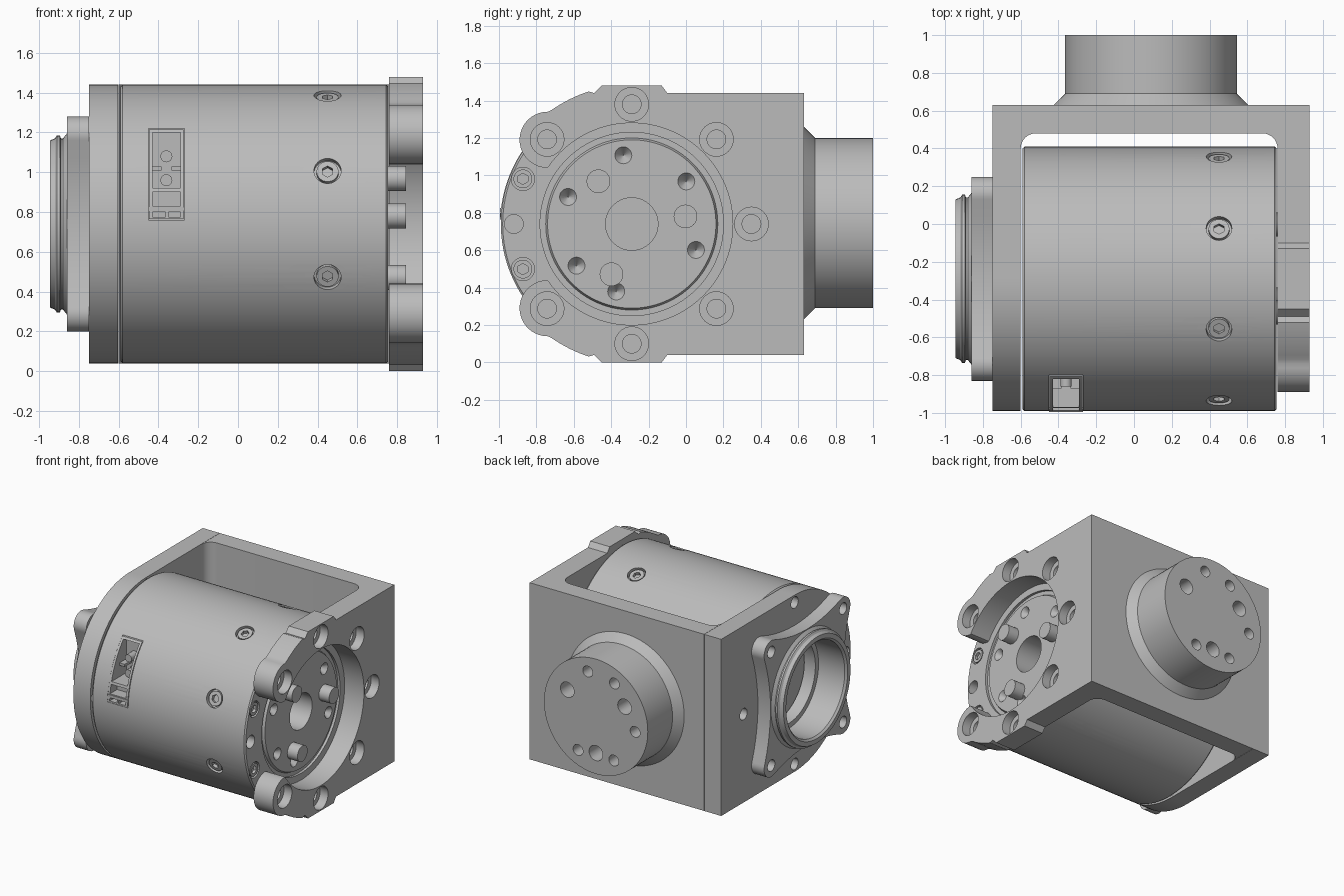
import bpy, bmesh
from math import sin, cos, radians, pi
from mathutils import Vector, Matrix

cube = bpy.data.objects.get("Cube")
if cube:
    bpy.data.objects.remove(cube)

CY, CZ = -0.29, 0.74          # motor axis, running along x
X, Y = Vector((1, 0, 0)), Vector((0, 1, 0))
parts = []


def on_axis(x, r=0, deg=0):
    """Point at radius r around the motor axis (0 = back, 90 = up)."""
    a = radians(deg)
    return Vector((x, CY + r * cos(a), CZ + r * sin(a)))


def arc(cy, cz, r, start, end, n):
    angles = [radians(start + (end - start) * i / n) for i in range(n + 1)]
    return [(cy + r * cos(a), cz + r * sin(a)) for a in angles]


def finish(name, bm):
    bmesh.ops.remove_doubles(bm, verts=bm.verts, dist=1e-5)
    bmesh.ops.recalc_face_normals(bm, faces=bm.faces)
    mesh = bpy.data.meshes.new(name)
    bm.to_mesh(mesh)
    bm.free()
    obj = bpy.data.objects.new(name, mesh)
    bpy.context.collection.objects.link(obj)
    parts.append(obj)
    return obj


def prism(name, points, depth, place):
    """Extrude a flat outline; place maps outline points into space."""
    bm = bmesh.new()
    face = bm.faces.new([bm.verts.new(place(p)) for p in points])
    new = bmesh.ops.extrude_face_region(bm, geom=[face])["geom"]
    moved = [v for v in new if isinstance(v, bmesh.types.BMVert)]
    bmesh.ops.translate(bm, verts=moved, vec=depth)
    return finish(name, bm)


def slab(name, points, x0, x1):
    return prism(name, points, X * (x1 - x0), lambda p: (x0, p[0], p[1]))


def lathe(name, profile, origin, axis, steps=96):
    bm = bmesh.new()
    vs = [bm.verts.new(origin + axis * a + Vector((0, 0, r))) for a, r in profile]
    es = [bm.edges.new(pair) for pair in zip(vs, vs[1:])]
    bmesh.ops.spin(bm, geom=vs + es, cent=origin, axis=axis, angle=2 * pi, steps=steps)
    return finish(name, bm)


def rods(name, specs, sides=32):
    """Several round bars or cones: start, end, start radius, end radius."""
    bm = bmesh.new()
    for a, b, r0, r1 in specs:
        d = b - a
        m = Matrix.Translation((a + b) / 2) @ d.to_track_quat('Z', 'Y').to_matrix().to_4x4()
        bmesh.ops.create_cone(bm, cap_ends=True, segments=sides, radius1=r0,
                              radius2=r1, depth=d.length, matrix=m)
    return finish(name, bm)


def boxes(name, specs):
    bm = bmesh.new()
    for lo, hi in specs:
        lo, hi = Vector(lo), Vector(hi)
        m = Matrix.Translation((lo + hi) / 2) @ Matrix.Diagonal((*(hi - lo), 1))
        bmesh.ops.create_cube(bm, size=1, matrix=m)
    return finish(name, bm)


def cut(obj, tool):
    mod = obj.modifiers.new("cut", 'BOOLEAN')
    mod.operation, mod.solver, mod.object = 'DIFFERENCE', 'EXACT', tool
    mod.use_self = True
    graph = bpy.context.evaluated_depsgraph_get()
    mesh = bpy.data.meshes.new_from_object(obj.evaluated_get(graph))
    obj.modifiers.clear()
    obj.data = mesh
    parts.remove(tool)
    bpy.data.objects.remove(tool)


def axial(specs):
    """Bars parallel to the motor axis: x0, x1, pitch radius, angle, bar radii."""
    return [(on_axis(x0, r, a), on_axis(x1, r, a), r0, r1) for x0, x1, r, a, r0, r1 in specs]


# Bracket: back plate with filleted inner corners
fillet = arc(-0.52, 0.40, 0.08, 180, 90, 8) + arc(0.68, 0.40, 0.08, 90, 0, 8)
prism("back_plate", [(-0.60, 0.63)] + fillet + [(0.76, 0.63)], Vector((0, 0, 1.40)),
      lambda p: (p[0], p[1], 0.04))

# Bracket: rounded closed arm
closed_arm = slab("closed_arm", [(0.63, 0.04), (0.63, 1.44)] + arc(CY, CZ, 0.70, 90, 270, 64),
                  -0.75, -0.602)
cut(closed_arm, rods("cutter", axial(
    [(-0.8, -0.5, 0, 0, 0.40, 0.40)] +
    [(-0.8, -0.5, 0.64, a, 0.045, 0.045) for a in range(0, 360, 90)]), 48))

# Bracket: open arm, a claw with round tips and a flat bump above and below
half = [(0.63, 1.44), (-0.10, 1.44), (-0.13, 1.48), (-0.45, 1.48), (-0.49, 1.44)]
half += arc(CY, CZ, 0.745, 108, 125, 8)
half += arc(-0.74, 1.19, 0.15, 90, 268, 20) + arc(CY, CZ, 0.54, 146, 0, 40)
mirrored = [(y, 2 * CZ - z) for y, z in reversed(half)]
open_arm = slab("open_arm", half + mirrored[1:], 0.76, 0.93)
bolts = [a for a in range(0, 360, 45) if a != 180]
cut(open_arm, rods("cutter", axial([(0.7, 1.0, 0.64, a, 0.05, 0.05) for a in bolts])))
cut(open_arm, rods("cutter", axial([(0.86, 1.0, 0.64, a, 0.09, 0.09) for a in bolts])))

# Motor body with hollow shaft
body = lathe("motor_body", [
    (-0.3, 0), (-0.3, 0.2), (-0.59, 0.2), (-0.59, 0.69), (-0.58, 0.70), (0.745, 0.70),
    (0.755, 0.69), (0.755, 0.49), (0.735, 0.49), (0.735, 0.46), (0.755, 0.45),
    (0.755, 0.14), (-0.2, 0.14), (-0.2, 0)], on_axis(0), X, 128)
holes = [(0.70, 0.78, 0.37, a, 0.002, 0.065) for a in (97, 38, -22, -103, -143, 157)]
holes += [(0.73, 0.80, 0.63, a, 0.062, 0.062) for a in (157.5, 202.5)]
holes += [(0.66, 0.80, 0.63, 180, 0.05, 0.05)]
cut(body, rods("cutter", axial(holes)))

# Screws around the body and on its end, with six-sided sockets
around = [22.5 + 45 * i for i in range(8)]
radial = lambda a, lo, hi, r: (on_axis(0.45, lo, a), on_axis(0.45, hi, a), r, r)
cut(body, rods("cutter", [radial(a, 0.665, 0.8, 0.068) for a in around]))
screws = rods("screws", [radial(a, 0.64, 0.69, 0.055) for a in around] + axial(
    [(0.70, 0.752, 0.63, a, 0.05, 0.05) for a in (157.5, 202.5)]))
cut(screws, rods("cutter", [radial(a, 0.665, 0.8, 0.03) for a in around] + axial(
    [(0.73, 0.8, 0.63, a, 0.03, 0.03) for a in (157.5, 202.5)]), 6))

# Output pins
rods("output_pins", axial([(0.70, 0.845, r, a, 0.063, 0.063)
                           for r, a in ((0.29, 128), (0.29, 8), (0.29, 248))]))

# Connector sunk into the front of the body
cut(body, boxes("cutter", [((-0.45, -1.1, 0.76), (-0.27, -0.75, 1.22))]))
side = [(-0.76, z) for z in (1.215, 0.765)]
rim = [(y - 0.004, z) for y, z in arc(CY, CZ, 0.70, 178, 137.3, 16)]
housing = slab("connector_housing", side + rim, -0.447, -0.273)
cut(housing, boxes("cutter", [((-0.43, -1.1, 0.92), (-0.29, -0.78, 1.20)),
                              ((-0.43, -1.1, 0.83), (-0.29, -0.90, 0.90)),
                              ((-0.43, -1.1, 0.775), (-0.29, -0.93, 0.80))]))
rods("connector_pins", [(Vector((-0.36, -0.77, z)), Vector((-0.36, -0.86, z)), 0.03, 0.03)
                        for z in (0.96, 1.08)], 16)
boxes("connector_details", [((-0.43, -0.87, 1.01), (-0.385, -0.77, 1.03)),
                            ((-0.335, -0.87, 1.01), (-0.29, -0.77, 1.03)),
                            ((-0.365, -0.995, 0.775), (-0.35, -0.92, 0.80)),
                            ((-0.45, -0.995, 0.805), (-0.27, -0.97, 0.825))])

# Four-lobed flange on the closed arm
outline = []
for k in range(4):
    turn = Matrix.Rotation(k * pi / 2, 2)
    piece = arc(0.45, 0.45, 0.09, -20, 110, 14)
    edge = piece[-1]
    piece += [(edge[0] * t, 0.46 + (edge[1] - 0.46) * t * t)
              for t in (0.8 - 0.2 * i for i in range(9))]
    outline += [turn @ Vector(p) for p in piece]
flange = slab("lobed_flange", [(CY + p[0], CZ + p[1]) for p in outline], -0.86, -0.75)
cut(flange, rods("cutter", axial(
    [(-0.9, -0.7, 0, 0, 0.40, 0.40)] +
    [(-0.9, -0.7, 0.45 * 2 ** 0.5, a, 0.045, 0.045) for a in range(45, 360, 90)]), 48))

# Stepped collar ring with open bore
lathe("collar_ring", [
    (-0.603, 0.33), (-0.70, 0.33), (-0.70, 0.37), (-0.93, 0.37), (-0.945, 0.385),
    (-0.945, 0.42), (-0.92, 0.43), (-0.91, 0.445), (-0.895, 0.445), (-0.89, 0.43),
    (-0.88, 0.43), (-0.86, 0.455), (-0.80, 0.455), (-0.80, 0.41), (-0.603, 0.41),
    (-0.603, 0.33)], on_axis(0), X)

# Round neck on the back plate with its bolt pattern
hub = Vector((0.09, 0, 0.745))
neck = lathe("rear_neck", [(0.60, 0), (0.60, 0.515), (0.63, 0.515), (0.69, 0.455),
                           (1.0, 0.455), (1.0, 0)], hub, Y)
pattern = [(a, 0.29, 0.06) for a in (30, 150, 270)]
pattern += [(a, 0.345, 0.043) for a in (78, 118, 185, 243, 297)]
drills = []
for a, r, size in pattern:
    p = hub + Vector((r * cos(radians(a)), 0, r * sin(radians(a))))
    drills.append((p + Y * 0.85, p + Y * 1.05, size, size))
cut(neck, rods("cutter", drills))

# One grey metal for everything, smooth curves with crisp edges
grey = bpy.data.materials.new("grey_metal")
grey.use_nodes = True
colour = (0.5, 0.5, 0.5, 1)
grey.diffuse_color = colour
grey.node_tree.nodes["Principled BSDF"].inputs["Base Color"].default_value = colour
for obj in parts:
    obj.data.materials.clear()
    obj.data.materials.append(grey)
    obj.data.shade_smooth()
    obj.data.set_sharp_from_angle(angle=radians(25))
